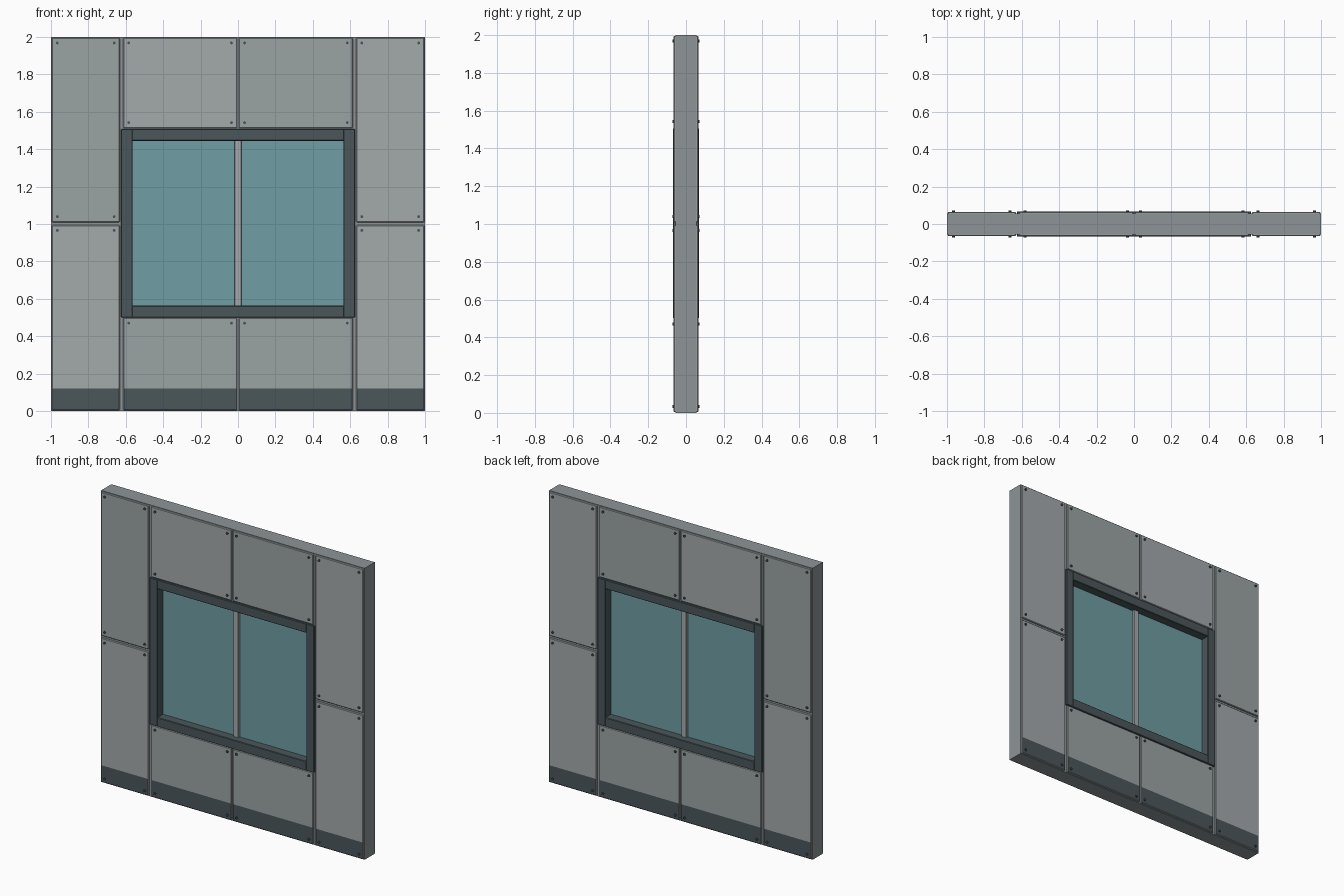
import bpy, bmesh
from math import pi
from mathutils import Matrix, Vector

if "Cube" in bpy.data.objects:
    bpy.data.objects.remove(bpy.data.objects["Cube"])


def material(name, rgb):
    m = bpy.data.materials.new(name)
    m.diffuse_color = (*rgb, 1)
    m.use_nodes = True
    m.node_tree.nodes["Principled BSDF"].inputs["Base Color"].default_value = m.diffuse_color
    return m


LIGHT = material("panel_light", (0.37, 0.40, 0.41))
SHADE = material("panel_shade", (0.33, 0.37, 0.37))
CORE = material("core_grey", (0.27, 0.30, 0.31))
DARK = material("dark_trim", (0.07, 0.095, 0.105))
GLASS = material("window_glass", (0.16, 0.34, 0.37))
MULLION = material("mullion_grey", (0.38, 0.41, 0.42))


def finish(bm, name, *mats):
    bmesh.ops.recalc_face_normals(bm, faces=bm.faces)
    me = bpy.data.meshes.new(name)
    bm.to_mesh(me)
    bm.free()
    for m in mats:
        me.materials.append(m)
    ob = bpy.data.objects.new(name, me)
    bpy.context.collection.objects.link(ob)
    return ob


def box_bm(x0, x1, y0, y1, z0, z1, bevel=0):
    bm = bmesh.new()
    size = Matrix.Diagonal((x1 - x0, y1 - y0, z1 - z0, 1))
    mid = Matrix.Translation(((x0 + x1) / 2, (y0 + y1) / 2, (z0 + z1) / 2))
    bmesh.ops.create_cube(bm, size=1, matrix=mid @ size)
    if bevel:
        bmesh.ops.bevel(bm, geom=bm.edges[:], offset=bevel, segments=1,
                        affect='EDGES', profile=0.5)
    return bm


def box(name, mat, *dims, bevel=0):
    return finish(box_bm(*dims, bevel=bevel), name, mat)


# Structural core around the window opening
D = 0.055
box("core_left", CORE, -1, -0.62, -D, D, 0, 2)
box("core_right", CORE, 0.62, 1, -D, D, 0, 2)
box("core_top", CORE, -0.62, 0.62, -D, D, 1.5, 2)
box("core_bottom", CORE, -0.62, 0.62, -D, D, 0, 0.51)

# Cladding panels: x0, x1, z0, z1, tint
PANELS = [
    (-0.996, -0.632, 1.009, 1.996, SHADE), (-0.996, -0.632, 0.004, 0.994, LIGHT),
    (0.632, 0.996, 1.009, 1.996, LIGHT), (0.632, 0.996, 0.004, 0.994, LIGHT),
    (-0.614, -0.005, 1.512, 1.996, LIGHT), (0.005, 0.614, 1.512, 1.996, SHADE),
    (-0.614, -0.005, 0.004, 0.498, SHADE), (0.005, 0.614, 0.004, 0.498, SHADE),
]
bolts = bmesh.new()
for side, label in ((-1, "front"), (1, "back")):
    for i, (x0, x1, z0, z1, tint) in enumerate(PANELS):
        y0, y1 = sorted((side * 0.05, side * 0.065))
        bm = box_bm(x0, x1, y0, y1, z0, z1, bevel=0.004)
        # Dark kick band along the foot of the lowest panels
        if z0 < 0.1:
            bmesh.ops.bisect_plane(bm, geom=bm.verts[:] + bm.edges[:] + bm.faces[:],
                                   plane_co=Vector((0, 0, 0.12)), plane_no=Vector((0, 0, 1)))
            bm.normal_update()
            for f in bm.faces:
                if abs(f.normal.y) > 0.9 and f.calc_center_median().z < 0.12:
                    f.material_index = 1
        finish(bm, f"{label}_panel_{i + 1}", tint, DARK)
        # Bolt heads in the panel corners
        for x in (x0 + 0.03, x1 - 0.03):
            for z in (z0 + 0.03, z1 - 0.028):
                bmesh.ops.create_cone(
                    bolts, cap_ends=True, segments=8, radius1=0.008, radius2=0.008, depth=0.013,
                    matrix=Matrix.Translation((x, side * 0.066, z)) @ Matrix.Rotation(pi / 2, 4, 'X'))
finish(bolts, "panel_bolts", DARK)

# Window frame
F = 0.068
for s, label in ((-1, "left"), (1, "right")):
    xa, xb = sorted((s * 0.565, s * 0.625))
    box(f"window_jamb_{label}", DARK, xa, xb, -F, F, 0.5, 1.508, bevel=0.003)
box("window_head", DARK, -0.567, 0.567, -F, F, 1.445, 1.508, bevel=0.003)
box("window_sill", DARK, -0.567, 0.567, -F, F, 0.5, 0.563, bevel=0.003)

# Glazing and centre bar
box("window_pane", GLASS, -0.57, 0.57, -0.008, 0.008, 0.555, 1.45)
box("window_mullion", MULLION, -0.019, 0.019, -0.025, 0.025, 0.558, 1.448, bevel=0.003)
